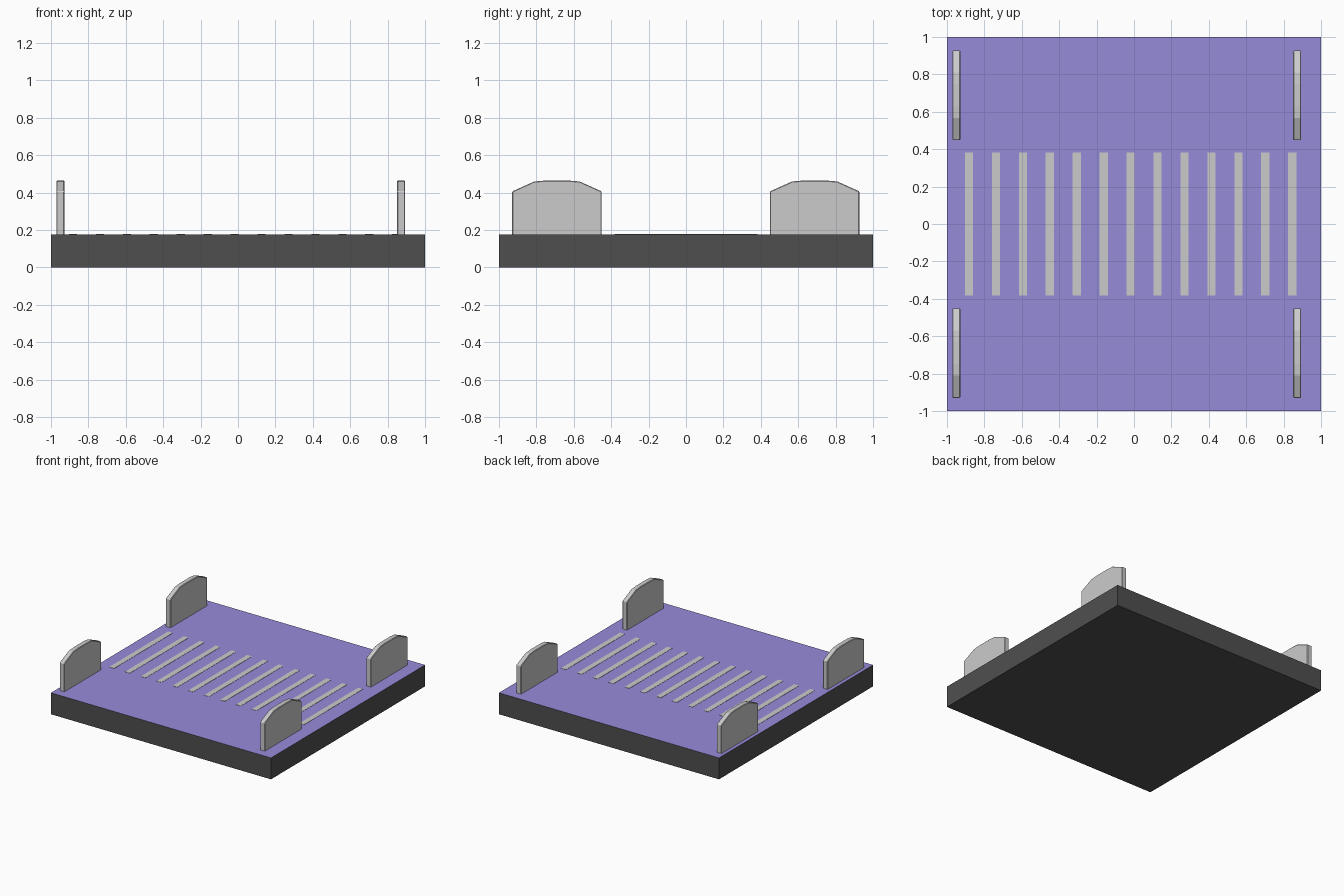
import bpy, bmesh

if "Cube" in bpy.data.objects:
    bpy.data.objects.remove(bpy.data.objects["Cube"])


def material(name, rgb):
    m = bpy.data.materials.new(name)
    m.diffuse_color = (*rgb, 1)
    m.use_nodes = True
    m.node_tree.nodes["Principled BSDF"].inputs["Base Color"].default_value = m.diffuse_color
    return m


def make_object(name, bm, mats=()):
    bmesh.ops.recalc_face_normals(bm, faces=bm.faces)
    mesh = bpy.data.meshes.new(name)
    bm.to_mesh(mesh)
    bm.free()
    for m in mats:
        mesh.materials.append(m)
    ob = bpy.data.objects.new(name, mesh)
    bpy.context.collection.objects.link(ob)
    return ob


def box(name, x0, x1, y0, y1, z0, z1, mats=(), top_slot=0):
    bm = bmesh.new()
    bmesh.ops.create_cube(bm, size=1)
    for v in bm.verts:
        v.co.x = x0 + (v.co.x + 0.5) * (x1 - x0)
        v.co.y = y0 + (v.co.y + 0.5) * (y1 - y0)
        v.co.z = z0 + (v.co.z + 0.5) * (z1 - z0)
    for f in bm.faces:
        if f.calc_center_median().z > z1 - 1e-5:
            f.material_index = top_slot
    return make_object(name, bm, mats)


TOP = 0.176
dark = material("dark_sides", (0.078, 0.078, 0.078))
purple = material("purple_top", (0.307, 0.258, 0.70))

# Square slab with dark sides and a purple top face
box("base_slab", -1, 1, -1, 1, 0, TOP, (dark, purple), top_slot=1)

# Row of painted stripes
for i in range(13):
    x = -0.882 + i * 0.144
    box(f"stripe_{i + 1}", x - 0.022, x + 0.022, -0.382, 0.382,
        TOP - 0.002, TOP + 0.002)

# Upright side panels with clipped top corners: (y, z) profile
PROFILE = [(0, TOP - 0.01), (0.478, TOP - 0.01), (0.478, 0.407), (0.36, 0.46),
           (0.30, 0.465), (0.18, 0.465), (0.118, 0.46), (0, 0.407)]


def panel(name, x0, y0, width=0.043):
    bm = bmesh.new()
    face = bm.faces.new([bm.verts.new((x0, y0 + y, z)) for y, z in PROFILE])
    ext = bmesh.ops.extrude_face_region(bm, geom=[face])
    moved = [g for g in ext["geom"] if isinstance(g, bmesh.types.BMVert)]
    bmesh.ops.translate(bm, verts=moved, vec=(width, 0, 0))
    ob = make_object(name, bm)
    # Small chamfer softens the outline
    bev = ob.modifiers.new("chamfer", "BEVEL")
    bev.width = 0.004
    bev.segments = 1
    bev.limit_method = 'ANGLE'


for side, x in (("left", -0.971), ("right", 0.851)):
    for end, y in (("front", -0.929), ("back", 0.449)):
        panel(f"{end}_{side}_panel", x, y)
